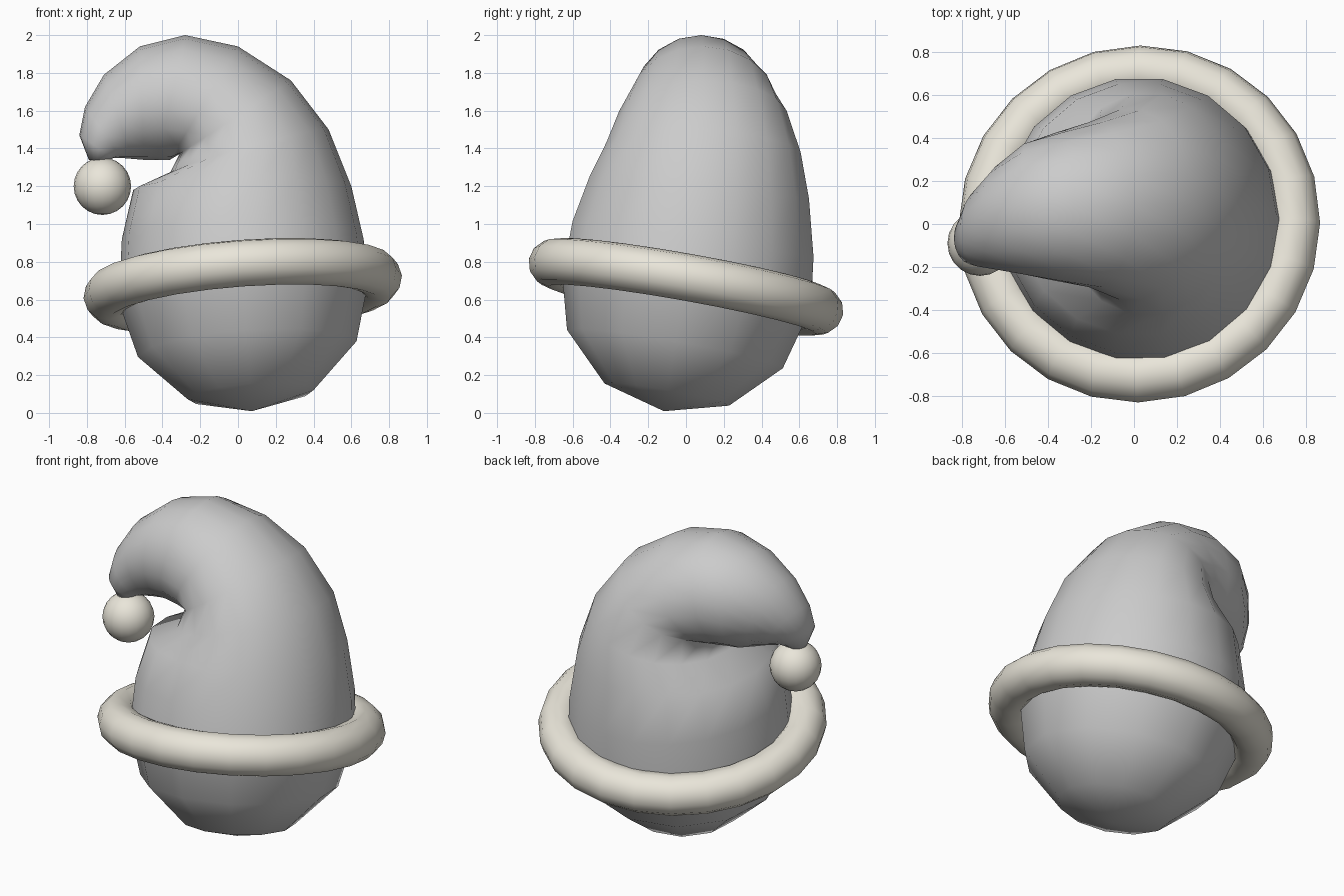
import bpy, bmesh
from math import cos, sin, pi
from mathutils import Vector

if "Cube" in bpy.data.objects:
    bpy.data.objects.remove(bpy.data.objects["Cube"])

fur = bpy.data.materials.new("cream_fur")
fur.diffuse_color = (0.82, 0.79, 0.70, 1)
fur.use_nodes = True
fur.node_tree.nodes["Principled BSDF"].inputs["Base Color"].default_value = fur.diffuse_color

# Shared tilt of the head and brim
CENTRE = Vector((0.025, 0, 0.667))
UP = Vector((-0.073, 0.178, 1)).normalized()
TILT = Vector((0, 0, 1)).rotation_difference(UP)


def finish(obj, name, mat=None):
    obj.name = name
    for p in obj.data.polygons:
        p.use_smooth = True
    if mat:
        obj.data.materials.append(mat)
    return obj


def tilted(obj):
    obj.rotation_mode = 'QUATERNION'
    obj.rotation_quaternion = TILT
    obj.location = CENTRE


# Head: low-poly ball, upper half removed because the hat hides it
bpy.ops.mesh.primitive_uv_sphere_add(segments=12, ring_count=6, radius=0.67)
head = finish(bpy.context.object, "head")
bm = bmesh.new()
bm.from_mesh(head.data)
bmesh.ops.delete(bm, geom=[v for v in bm.verts if v.co.z > 0.01], context='VERTS')
bm.to_mesh(head.data)
bm.free()
tilted(head)

# Brim: fat fur ring
bpy.ops.mesh.primitive_torus_add(major_segments=24, minor_segments=12,
                                 major_radius=0.72, minor_radius=0.125)
brim = finish(bpy.context.object, "fur_brim", fur)
tilted(brim)

# Hat: rings given by outer (x, z), inner (x, z), y range and slope along y
RINGS = [
    (0.69, 0.71, -0.63, 0.61, -0.655, 0.67, -0.18),
    (0.665, 0.92, -0.615, 0.92, -0.61, 0.685, -0.15),
    (0.60, 1.20, -0.555, 1.18, -0.52, 0.66, -0.10),
    (0.48, 1.50, -0.36, 1.27, -0.43, 0.615, -0.05),
    (0.28, 1.76, -0.31, 1.37, -0.36, 0.54, 0),
    (0.00, 1.94, -0.36, 1.34, -0.30, 0.48, 0),
    (-0.28, 2.00, -0.43, 1.34, -0.27, 0.43, 0),
    (-0.52, 1.94, -0.50, 1.34, -0.24, 0.38, 0),
    (-0.71, 1.79, -0.56, 1.345, -0.215, 0.27, 0),
    (-0.81, 1.62, -0.62, 1.35, -0.20, 0.16, 0),
    (-0.84, 1.47, -0.66, 1.35, -0.19, 0.06, 0),
    (-0.79, 1.34, -0.69, 1.33, -0.14, -0.03, 0),
]
SIDES = 18
bm = bmesh.new()
loops = []
for ox, oz, ix, iz, y0, y1, slope in RINGS:
    mid = Vector(((ox + ix) / 2, (y0 + y1) / 2, (oz + iz) / 2))
    a = Vector(((ox - ix) / 2, 0, (oz - iz) / 2))
    h = (y1 - y0) / 2
    b = Vector((0, h, slope * h))
    loops.append([bm.verts.new(mid + a * cos(2 * pi * k / SIDES) + b * sin(2 * pi * k / SIDES))
                  for k in range(SIDES)])
for lo, hi in zip(loops, loops[1:]):
    for k in range(SIDES):
        n = (k + 1) % SIDES
        bm.faces.new((lo[k], lo[n], hi[n], hi[k]))
bm.faces.new(loops[-1])
mesh = bpy.data.meshes.new("hat")
bm.to_mesh(mesh)
bm.free()
hat = bpy.data.objects.new("hat", mesh)
bpy.context.collection.objects.link(hat)
finish(hat, "hat")

# Pompom on the drooping tip
bpy.ops.mesh.primitive_uv_sphere_add(segments=20, ring_count=12, radius=0.152,
                                     location=(-0.718, -0.09, 1.2))
finish(bpy.context.object, "pompom", fur)
